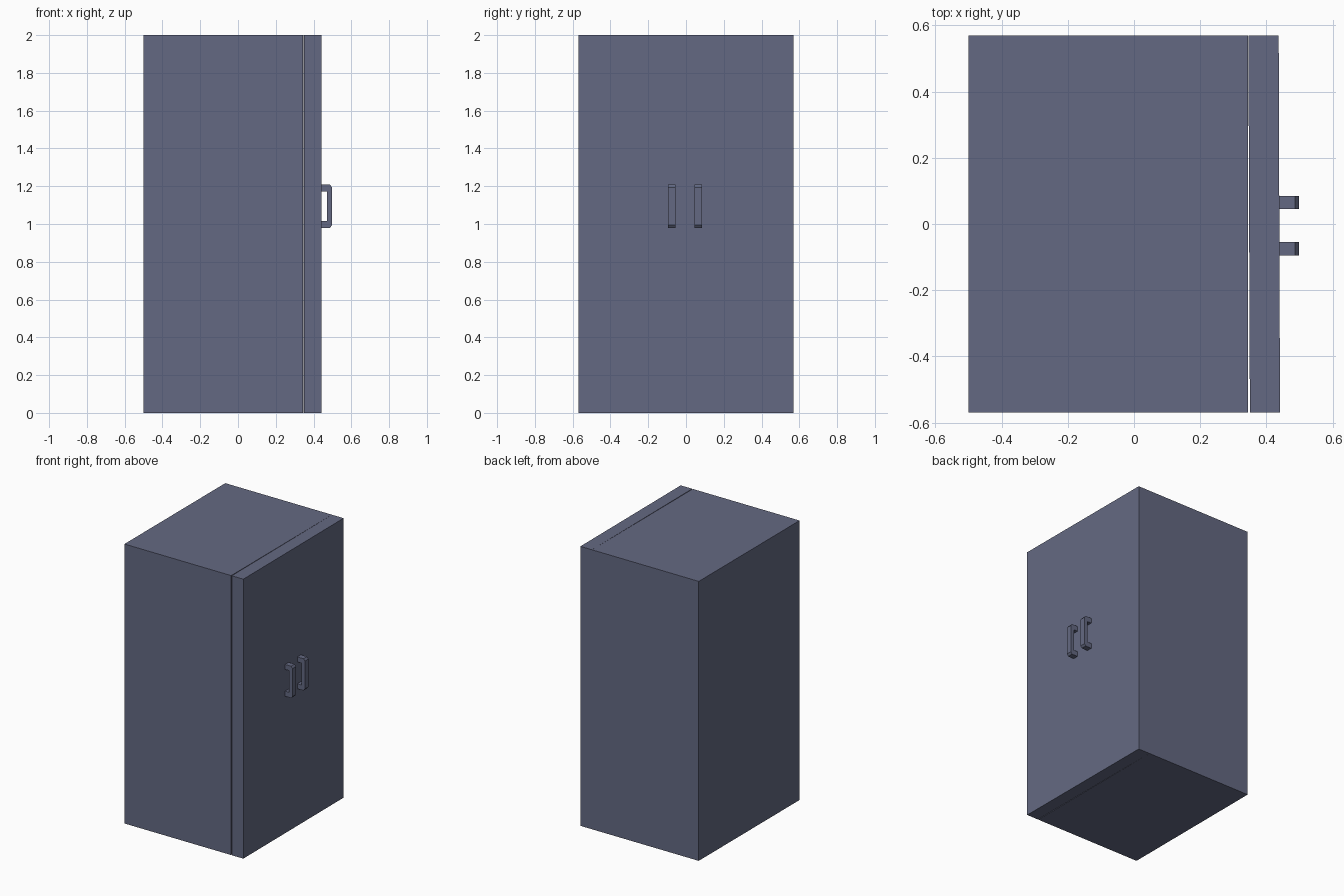
import bpy, bmesh
from mathutils import Matrix

if "Cube" in bpy.data.objects:
    bpy.data.objects.remove(bpy.data.objects["Cube"])

paint = bpy.data.materials.new("slate_blue_paint")
paint.diffuse_color = (0.127, 0.141, 0.223, 1)
paint.use_nodes = True
paint.node_tree.nodes["Principled BSDF"].inputs["Base Color"].default_value = paint.diffuse_color


def prism(name, profile, axis, lo, hi):
    """Extrude a 2D profile: along z (profile in xy) or along y (profile in xz)."""
    def point(a, b, t):
        return (a, b, t) if axis == 'z' else (a, t, b)
    bm = bmesh.new()
    face = bm.faces.new([bm.verts.new(point(a, b, lo)) for a, b in profile])
    ext = bmesh.ops.extrude_face_region(bm, geom=[face])
    verts = [v for v in ext['geom'] if isinstance(v, bmesh.types.BMVert)]
    shift = (0, 0, hi - lo) if axis == 'z' else (0, hi - lo, 0)
    bmesh.ops.translate(bm, verts=verts, vec=shift)
    bmesh.ops.recalc_face_normals(bm, faces=bm.faces)
    mesh = bpy.data.meshes.new(name)
    bm.to_mesh(mesh)
    bm.free()
    mesh.materials.append(paint)
    obj = bpy.data.objects.new(name, mesh)
    bpy.context.collection.objects.link(obj)
    return obj


# cabinet body
prism("cabinet_body", [(-0.5, -0.57), (0.345, -0.57), (0.345, 0.57), (-0.5, 0.57)], 'z', 0, 2)

# door, barely ajar: hinged on the +y side, small gap on the front side
prism("door", [(0.350, -0.57), (0.441, -0.57), (0.437, 0.57), (0.3455, 0.57)], 'z', 0, 2)

# two bracket handles with chamfered outer corners
handle = [(0.435, 0.98), (0.487, 0.98), (0.498, 0.994), (0.498, 1.194), (0.487, 1.208),
          (0.435, 1.208), (0.435, 1.172), (0.471, 1.172), (0.471, 1.016), (0.435, 1.016)]
for name, y in (("front_handle", -0.075), ("back_handle", 0.065)):
    prism(name, handle, 'y', y - 0.02, y + 0.02)
